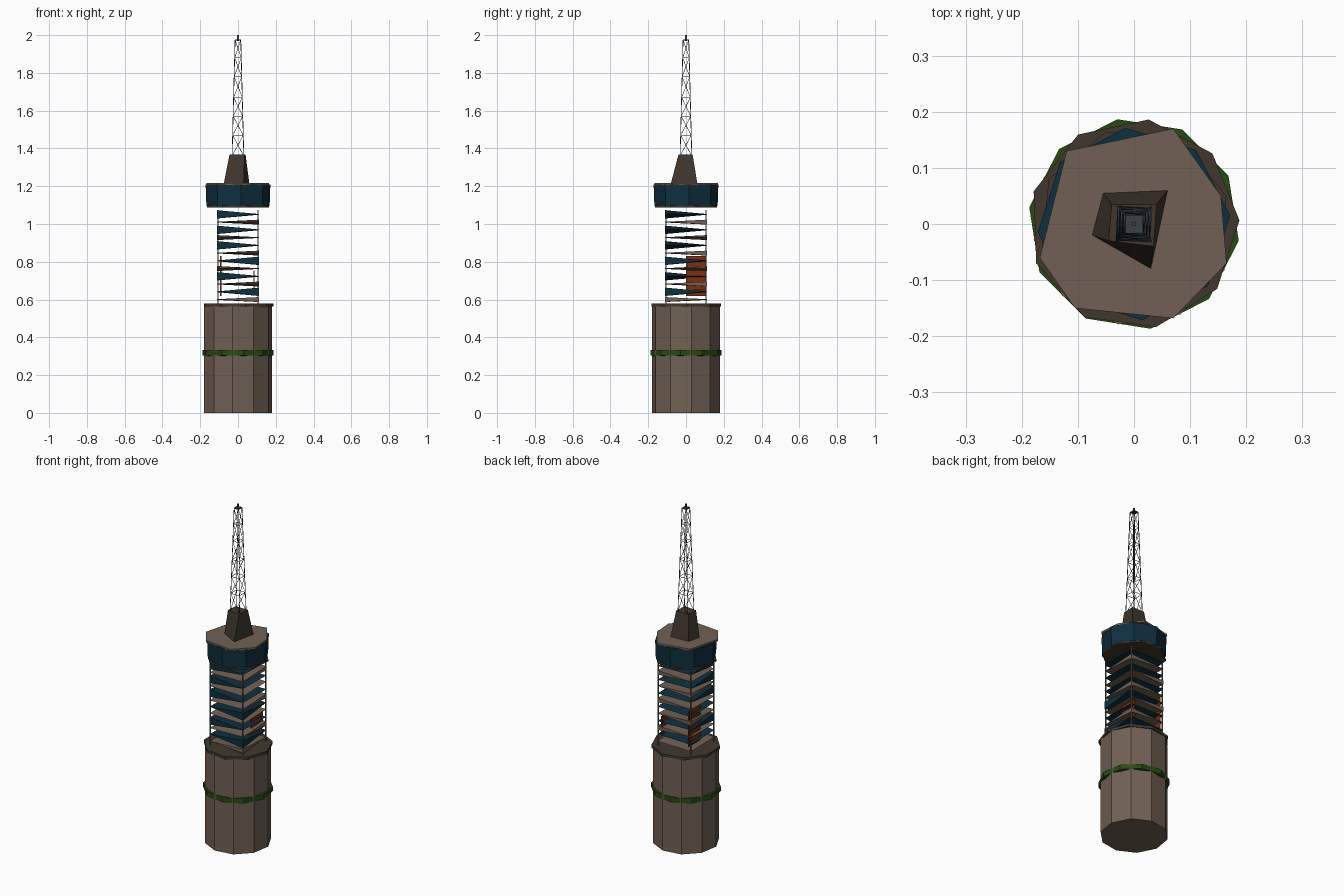
import bpy
import bmesh
import math
from mathutils import Vector

if "Cube" in bpy.data.objects:
    bpy.data.objects.remove(bpy.data.objects["Cube"])


def material(name, rgb):
    m = bpy.data.materials.new(name)
    m.diffuse_color = (*rgb, 1)
    m.use_nodes = True
    m.node_tree.nodes["Principled BSDF"].inputs["Base Color"].default_value = m.diffuse_color
    return m


BEIGE = material("beige stone", (0.165, 0.118, 0.088))
BROWN = material("dark brown", (0.052, 0.039, 0.027))
BLUE = material("dark blue glass", (0.005, 0.028, 0.05))
GREEN = material("hedge green", (0.022, 0.068, 0.006))
RED = material("rust red", (0.2, 0.028, 0.006))
METAL = material("mast metal", (0.045, 0.05, 0.065))


def build(name, verts, faces, mat):
    me = bpy.data.meshes.new(name)
    me.from_pydata([tuple(v) for v in verts], [], faces)
    bm = bmesh.new()
    bm.from_mesh(me)
    bmesh.ops.recalc_face_normals(bm, faces=bm.faces)
    bm.to_mesh(me)
    bm.free()
    me.materials.append(mat)
    ob = bpy.data.objects.new(name, me)
    bpy.context.collection.objects.link(ob)
    return ob


def ngon(n, r, turn=0.0):
    return [(r * math.cos(turn + i * math.tau / n), r * math.sin(turn + i * math.tau / n)) for i in range(n)]


def loft(name, low, high, z0, z1, mat):
    # closed solid between two outlines with equal point counts
    n = len(low)
    verts = [(x, y, z0) for x, y in low] + [(x, y, z1) for x, y in high]
    faces = [(i, (i + 1) % n, n + (i + 1) % n, n + i) for i in range(n)]
    faces += [tuple(range(n)), tuple(range(n, 2 * n))]
    return build(name, verts, faces, mat)


def box(name, lo, hi, mat):
    outline = [(lo[0], lo[1]), (hi[0], lo[1]), (hi[0], hi[1]), (lo[0], hi[1])]
    return loft(name, outline, outline, lo[2], hi[2], mat)


# Stone base and its rim
base = ngon(10, 0.181, math.radians(9))
loft("tower_base", base, base, 0, 0.565, BEIGE)
rim = ngon(9, 0.188, math.radians(82))
loft("base_rim", rim, rim, 0.562, 0.578, BROWN)

# Hedge ring, broken where the base corners show through
outer, inner = ngon(10, 0.189, math.radians(27)), ngon(10, 0.165, math.radians(27))
verts, faces = [], []
for ring, z in ((inner, 0.30), (outer, 0.305), (outer, 0.333), (inner, 0.333)):
    verts += [(x, y, z) for x, y in ring]
for k in range(4):
    for i in range(10):
        j = (i + 1) % 10
        faces.append((k * 10 + i, k * 10 + j, (k + 1) % 4 * 10 + j, (k + 1) % 4 * 10 + i))
build("hedge_ring", verts, faces, GREEN)

# Open floors: square wedges, thick at one corner and thin elsewhere
S = 0.11
CORNERS = [(-S, -S), (S, -S), (S, S), (-S, S)]


def wedge(name, corner, z, thick, mat):
    order = [CORNERS[(corner + i) % 4] for i in range(4)]
    verts = [(*order[0], z - thick / 2), (*order[0], z + thick / 2)]
    verts += [(*p, z + 0.002 * s) for p, s in zip(order[1:], (1, -1, 1))]
    faces = [(0, 1, 2), (0, 1, 4), (1, 2, 3), (1, 3, 4), (0, 2, 3), (0, 3, 4)]
    build(name, verts, faces, mat)


glass_corner = [1, 0, 1, 0, 0, 0]
slab_corner = [1, 2, 3, 2, 3, 2]
for f in range(6):
    wedge(f"floor_slab_{f}", slab_corner[f], 0.60 + 0.082 * f, 0.026, BEIGE)
    wedge(f"floor_glass_{f}", glass_corner[f], 0.641 + 0.082 * f, 0.044, BLUE)

# Corner posts
for i, (x, y) in enumerate(CORNERS):
    x, y = x * 0.97, y * 0.97
    box(f"corner_post_{i}", (x - 0.003, y - 0.003, 0.578), (x + 0.003, y + 0.003, 1.075), BEIGE)

# Red panels inside the open floors
box("red_panel_left", (-0.094, 0.0, 0.62), (-0.088, 0.107, 0.83), RED)
box("red_panel_right", (0.082, 0.0, 0.65), (0.088, 0.107, 0.755), RED)

# Observation deck
deck = ngon(8, 0.172, math.radians(17))
loft("deck_floor", deck, deck, 1.088, 1.098, BROWN)
loft("deck_glass", ngon(8, 0.168, math.radians(5)), ngon(8, 0.172, math.radians(5)), 1.096, 1.208, BLUE)
roof = [(-0.12, 0.13), (0.07, 0.17), (0.155, 0.05), (0.165, -0.07),
        (0.07, -0.168), (-0.105, -0.15), (-0.168, -0.06)]
loft("deck_roof", roof, roof, 1.206, 1.217, BEIGE)

# Tapered block under the mast
loft("mast_block", [(-0.075, -0.02), (0.03, -0.08), (0.06, 0.06), (-0.055, 0.055)],
     [(-0.045, -0.03), (0.035, -0.04), (0.04, 0.035), (-0.04, 0.035)], 1.215, 1.367, BROWN)


# Lattice mast made of thin triangular struts
def struts(name, pairs, r, mat):
    verts, faces = [], []
    for a, b in pairs:
        a, b = Vector(a), Vector(b)
        d = (b - a).normalized()
        u = d.orthogonal().normalized()
        w = d.cross(u)
        k = len(verts)
        for p in (a, b):
            for i in range(3):
                t = i * math.tau / 3
                verts.append(p + r * (u * math.cos(t) + w * math.sin(t)))
        faces += [(k + i, k + (i + 1) % 3, k + 3 + (i + 1) % 3, k + 3 + i) for i in range(3)]
        faces += [(k, k + 1, k + 2), (k + 3, k + 4, k + 5)]
    build(name, verts, faces, mat)


LEVELS = [1.36, 1.47, 1.57, 1.67, 1.78, 1.88, 1.975]


def ring_at(z):
    h = 0.031 - 0.016 * (z - 1.36) / 0.62
    return [(-h, -h, z), (h, -h, z), (h, h, z), (-h, h, z)]


legs, braces = [], []
for n, (z0, z1) in enumerate(zip(LEVELS, LEVELS[1:])):
    a, b = ring_at(z0), ring_at(z1)
    for i in range(4):
        j = (i + 1) % 4
        legs.append((a[i], b[i]))
        braces.append((b[i], b[j]))
        braces.append((a[i], b[j]) if n % 2 else (a[j], b[i]))
struts("mast_legs", legs, 0.0022, METAL)
struts("mast_braces", braces, 0.0016, METAL)
box("mast_tip", (-0.004, -0.004, 1.97), (0.004, 0.004, 2.0), METAL)
box("mast_top_plate", (-0.015, -0.015, 1.972), (0.015, 0.015, 1.978), METAL)
